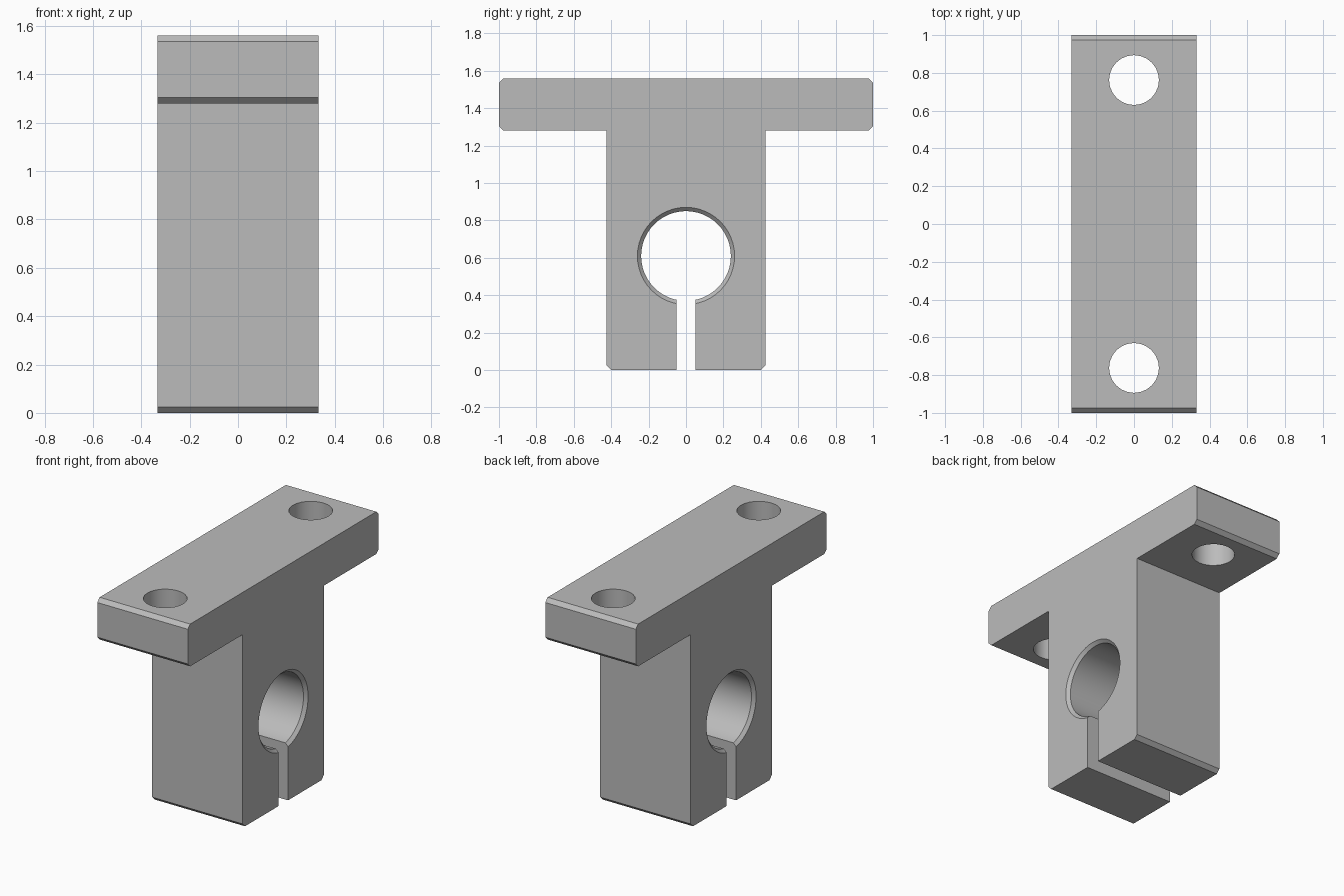
import bpy, bmesh, math
from mathutils import Matrix

cube = bpy.data.objects.get("Cube")
if cube:
    bpy.data.objects.remove(cube)

HALF_W, TOP, FLANGE_Z, STEM_Y, CH = 0.332, 1.56, 1.28, 0.425, 0.025
BORE_Z, BORE_R, BORE_CH, SLOT = 0.61, 0.24, 0.02, 0.05

metal = bpy.data.materials.new("grey metal")
metal.use_nodes = True
metal.diffuse_color = (0.5, 0.5, 0.5, 1)
metal.node_tree.nodes["Principled BSDF"].inputs["Base Color"].default_value = (0.5, 0.5, 0.5, 1)


def add_object(name, bm):
    bmesh.ops.recalc_face_normals(bm, faces=bm.faces)
    mesh = bpy.data.meshes.new(name)
    bm.to_mesh(mesh)
    bm.free()
    mesh.materials.append(metal)
    obj = bpy.data.objects.new(name, mesh)
    bpy.context.collection.objects.link(obj)
    return obj


def lathe_x(rings, z, segments):
    """Closed solid around the x axis from (x, radius) rings."""
    bm = bmesh.new()
    loops = []
    for x, r in rings:
        angles = [math.tau * i / segments for i in range(segments)]
        loops.append([bm.verts.new((x, r * math.sin(a), z + r * math.cos(a))) for a in angles])
    for a, b in zip(loops, loops[1:]):
        for i in range(segments):
            j = (i + 1) % segments
            bm.faces.new((a[i], a[j], b[j], b[i]))
    bm.faces.new(loops[0])
    bm.faces.new(loops[-1])
    return bm


# T-shaped block with chamfered ends, extruded across the width
half = [(0, 0), (STEM_Y - CH, 0), (STEM_Y, CH), (STEM_Y, FLANGE_Z), (1 - CH, FLANGE_Z),
        (1, FLANGE_Z + CH), (1, TOP - CH), (1 - CH, TOP)]
outline = half[1:] + [(-y, z) for y, z in reversed(half[1:])]
bm = bmesh.new()
face = bm.faces.new([bm.verts.new((-HALF_W, y, z)) for y, z in outline])
ext = bmesh.ops.extrude_face_region(bm, geom=[face])
moved = [v for v in ext["geom"] if isinstance(v, bmesh.types.BMVert)]
bmesh.ops.translate(bm, verts=moved, vec=(2 * HALF_W, 0, 0))
block = add_object("shaft_support_block", bm)

# Shaft bore with chamfered mouths
e = 0.02
mouth = [(HALF_W + e, BORE_R + BORE_CH + e), (HALF_W - BORE_CH, BORE_R)]
rings = [(-x, r) for x, r in mouth] + mouth[::-1]
cutters = [add_object("bore_cutter", lathe_x(rings, BORE_Z, 48))]

# Clamping slot below the bore
bm = bmesh.new()
bmesh.ops.create_cube(bm, size=1, matrix=Matrix.Translation((0, 0, BORE_Z / 2 - 0.1))
                      @ Matrix.Diagonal((1, 2 * SLOT, BORE_Z, 1)))
cutters.append(add_object("slot_cutter", bm))

# Mounting holes through the flange
for side, y in (("front", -0.762), ("back", 0.762)):
    bm = bmesh.new()
    bmesh.ops.create_cone(bm, cap_ends=True, segments=24, radius1=0.132, radius2=0.132,
                          depth=0.6, matrix=Matrix.Translation((0, y, 1.42)))
    cutters.append(add_object(side + "_hole_cutter", bm))

# Cut the block, then remove the helpers
bpy.context.view_layer.objects.active = block
block.select_set(True)
for cutter in cutters:
    cutter.hide_render = True
    mod = block.modifiers.new(cutter.name, "BOOLEAN")
    mod.operation, mod.solver, mod.object = "DIFFERENCE", "EXACT", cutter
    bpy.ops.object.modifier_apply(modifier=mod.name)
    bpy.data.objects.remove(cutter)

bpy.ops.object.select_all(action="DESELECT")
block.select_set(True)
bpy.ops.object.shade_smooth_by_angle(angle=math.radians(25))
